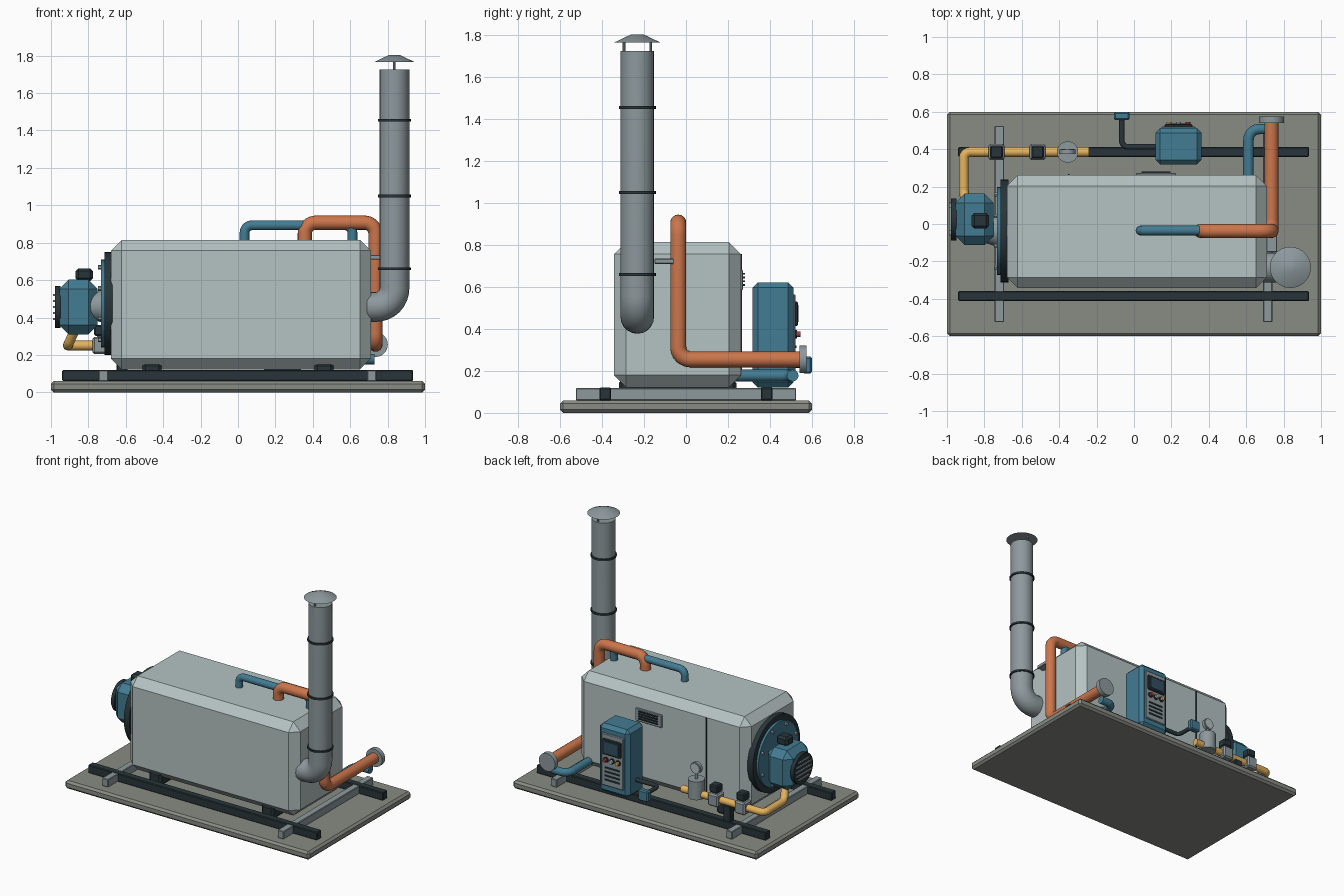
import bpy, bmesh, math
from mathutils import Vector, Matrix

if "Cube" in bpy.data.objects:
    bpy.data.objects.remove(bpy.data.objects["Cube"])

COLOURS = {
    "casing": (0.46, 0.54, 0.54), "plate": (0.25, 0.26, 0.23), "steel": (0.27, 0.32, 0.34),
    "dark": (0.022, 0.036, 0.042), "blue": (0.055, 0.20, 0.29), "orange": (0.60, 0.18, 0.07),
    "yellow": (0.78, 0.45, 0.11), "glass": (0.03, 0.08, 0.12), "red": (0.5, 0.04, 0.03),
}
MATS = {}
for key, rgb in COLOURS.items():
    MATS[key] = bpy.data.materials.new(key)
    MATS[key].diffuse_color = (*rgb, 1)


def finish(name, bm, mat, smooth=False):
    me = bpy.data.meshes.new(name)
    bm.to_mesh(me)
    bm.free()
    ob = bpy.data.objects.new(name, me)
    bpy.context.collection.objects.link(ob)
    me.materials.append(MATS[mat])
    if smooth:
        shade(ob)
    return ob


def shade(ob):
    bpy.ops.object.select_all(action='DESELECT')
    ob.select_set(True)
    bpy.context.view_layer.objects.active = ob
    bpy.ops.object.shade_smooth_by_angle(angle=math.radians(35))


def box(name, x, y, z, mat, bevel=0.0):
    """Box from (min, max) ranges with an optional one-step chamfer."""
    bm = bmesh.new()
    bmesh.ops.create_cube(bm, size=1)
    for v in bm.verts:
        for i, (lo, hi) in enumerate((x, y, z)):
            v.co[i] = lo if v.co[i] < 0 else hi
    if bevel:
        bmesh.ops.bevel(bm, geom=bm.edges[:], offset=bevel, segments=1, affect='EDGES')
    return finish(name, bm, mat)


def rod(name, start, end, r, mat, r2=None, sides=28):
    """Cylinder or cone between two points."""
    a, b = Vector(start), Vector(end)
    bm = bmesh.new()
    m = Matrix.Translation((a + b) / 2) @ (b - a).to_track_quat('Z', 'Y').to_matrix().to_4x4()
    bmesh.ops.create_cone(bm, cap_ends=True, segments=sides, radius1=r,
                          radius2=r if r2 is None else r2, depth=(b - a).length, matrix=m)
    return finish(name, bm, mat, True)


def pipe(name, pts, r, mat, bend=0.06, res=6):
    """Round tube along straight runs joined by circular-looking bends."""
    pts = [Vector(p) for p in pts]
    path = [pts[0]]
    for p0, p, p1 in zip(pts, pts[1:], pts[2:]):
        a = p + (p0 - p).normalized() * bend
        b = p + (p1 - p).normalized() * bend
        n = 8
        w = 0.75     # rational weight close to a true arc
        for i in range(n + 1):
            t = i / n
            k0, k1, k2 = (1 - t) ** 2, 2 * t * (1 - t) * w, t * t
            path.append((a * k0 + p * k1 + b * k2) / (k0 + k1 + k2))
    path.append(pts[-1])
    cu = bpy.data.curves.new(name, 'CURVE')
    cu.dimensions = '3D'
    sp = cu.splines.new('POLY')
    sp.points.add(len(path) - 1)
    for q, co in zip(sp.points, path):
        q.co = (*co, 1)
    cu.bevel_depth, cu.bevel_resolution, cu.use_fill_caps = r, res, True
    ob = bpy.data.objects.new(name, cu)
    bpy.context.collection.objects.link(ob)
    cu.materials.append(MATS[mat])
    bpy.ops.object.select_all(action='DESELECT')
    ob.select_set(True)
    bpy.context.view_layer.objects.active = ob
    bpy.ops.object.convert(target='MESH')
    shade(bpy.context.view_layer.objects.active)


# Base plate and skid frame
box("base_plate", (-1, 1), (-0.6, 0.6), (0, 0.06), "plate", 0.015)
for s, side in ((-1, "front"), (1, "back")):
    y = s * 0.385
    box(f"skid_rail_{side}", (-0.94, 0.935), (y - 0.027, y + 0.027), (0.06, 0.12), "dark", 0.005)
for x, side in ((-0.72, "left"), (0.715, "right")):
    box(f"cross_beam_{side}", (x - 0.025, x + 0.025), (-0.525, 0.525), (0.06, 0.118), "steel", 0.004)
for x, side in ((-0.46, "left"), (0.46, "right")):
    box(f"saddle_foot_{side}", (x - 0.05, x + 0.05), (-0.32, 0.24), (0.06, 0.157), "dark", 0.015)

# Boiler casing with seam and side vent
box("boiler_casing", (-0.68, 0.71), (-0.343, 0.262), (0.122, 0.815), "casing", 0.058)
box("casing_seam", (-0.354, -0.346), (0.255, 0.268), (0.18, 0.757), "dark")
box("vent_plate", (0.01, 0.225), (0.255, 0.272), (0.585, 0.68), "steel", 0.004)
for i in range(4):
    z = 0.605 + i * 0.018
    box(f"vent_slat_{i}", (0.04, 0.195), (0.268, 0.282), (z, z + 0.008), "dark")

# Burner mounting flange with bolts
FY, FZ = -0.037, 0.475
rod("flange_gasket", (-0.715, FY, FZ), (-0.67, FY, FZ), 0.276, "dark", sides=40)
rod("flange_plate", (-0.732, FY, FZ), (-0.71, FY, FZ), 0.235, "blue", sides=40)
for i in range(8):
    a = math.tau * (i + 0.5) / 8
    y, z = FY + 0.21 * math.cos(a), FZ + 0.21 * math.sin(a)
    rod(f"flange_bolt_{i}", (-0.748, y, z), (-0.73, y, z), 0.013, "steel", sides=6)

# Burner: blast tube, housing, motor box, fan guard
BY, BZ = 0.025, 0.457
rod("blast_tube", (-0.82, FY, 0.46), (-0.725, FY, 0.46), 0.055, "steel", 0.088)
box("burner_housing", (-0.955, -0.75), (BY - 0.138, BY + 0.138), (0.31, 0.603), "blue", 0.05)
box("burner_motor_box", (-0.868, -0.775), (-0.025, 0.06), (0.595, 0.663), "dark", 0.015)
rod("fan_guard", (-0.978, BY, BZ), (-0.95, BY, BZ), 0.112, "dark")
for i in range(5):
    z = BZ + (i - 2) * 0.032
    w = math.sqrt(0.09 ** 2 - (z - BZ) ** 2)
    box(f"fan_slat_{i}", (-0.988, -0.975), (BY - w, BY + w), (z - 0.005, z + 0.005), "steel")

# Gas train: pipe, valves, regulator with gauge, support
GY, GZ = 0.385, 0.25
pipe("gas_pipe", [(-0.24, GY, GZ), (-0.91, GY, GZ), (-0.91, 0.15, GZ), (-0.865, 0.08, 0.35)],
     0.026, "yellow", 0.035)
for i, x in enumerate((-0.735, -0.515)):
    box(f"gas_valve_{i}", (x - 0.043, x + 0.043), (GY - 0.043, GY + 0.043), (0.205, 0.297), "steel", 0.01)
    rod(f"valve_stem_{i}", (x, GY, 0.29), (x, GY, 0.315), 0.02, "steel", sides=16)
    box(f"valve_actuator_{i}", (x - 0.034, x + 0.034), (GY - 0.034, GY + 0.034), (0.302, 0.36), "dark", 0.008)
box("gas_pipe_support", (-0.65, -0.59), (GY - 0.025, GY + 0.025), (0.115, 0.235), "dark", 0.005)
rod("regulator_body", (-0.355, GY, 0.22), (-0.355, GY, 0.355), 0.057, "steel")
rod("gauge_stem", (-0.355, GY, 0.35), (-0.355, GY, 0.41), 0.01, "steel", sides=12)
rod("gauge_case", (-0.355, GY - 0.012, 0.435), (-0.355, GY + 0.012, 0.435), 0.042, "steel")
rod("gauge_dial", (-0.355, GY + 0.01, 0.435), (-0.355, GY + 0.015, 0.435), 0.034, "casing")

# Control cabinet with panel, screen, buttons and vents
CX = 0.238
box("control_cabinet", (CX - 0.123, CX + 0.123), (0.318, 0.512), (0.12, 0.622), "blue", 0.025)
box("control_panel", (CX - 0.09, CX + 0.09), (0.505, 0.522), (0.18, 0.565), "steel", 0.005)
box("screen_bezel", (CX - 0.075, CX + 0.075), (0.515, 0.534), (0.415, 0.53), "dark", 0.005)
box("screen", (CX - 0.058, CX + 0.058), (0.53, 0.537), (0.432, 0.513), "glass")
for i, c in enumerate(("yellow", "casing", "red")):
    x = CX + (i - 1) * 0.05
    rod(f"button_ring_{i}", (x, 0.518, 0.375), (x, 0.53, 0.375), 0.02, "dark", sides=16)
    rod(f"button_{i}", (x, 0.525, 0.375), (x, 0.545, 0.375), 0.013, c, sides=16)
for i in range(4):
    z = 0.22 + i * 0.03
    box(f"cabinet_vent_{i}", (CX - 0.06, CX + 0.06), (0.518, 0.527), (z, z + 0.012), "dark")

# Cable conduit and junction box
pipe("cable_conduit", [(0.13, 0.412, 0.23), (-0.065, 0.412, 0.23), (-0.065, 0.57, 0.23)],
     0.015, "dark", 0.035, 4)
box("junction_box", (-0.106, -0.024), (0.555, 0.6), (0.188, 0.268), "blue", 0.008)

# Water pipes
pipe("return_pipe", [(0.612, 0.2, 0.178), (0.612, 0.508, 0.178), (0.73, 0.508, 0.178)], 0.028, "blue", 0.06)
pipe("bypass_pipe", [(0.035, -0.035, 0.79), (0.035, -0.035, 0.893), (0.612, -0.035, 0.893),
                     (0.612, -0.035, 0.79)], 0.026, "blue", 0.04)
pipe("supply_pipe", [(0.357, -0.037, 0.79), (0.357, -0.037, 0.907), (0.735, -0.037, 0.907),
                     (0.735, -0.037, 0.255), (0.735, 0.55, 0.255)], 0.038, "orange", 0.06)
rod("supply_flange", (0.735, 0.54, 0.255), (0.735, 0.575, 0.255), 0.066, "steel")
box("supply_pipe_bracket", (0.70, 0.765), (-0.15, -0.03), (0.71, 0.735), "steel", 0.003)

# Flue stack with bands and rain cap
SX, SY = 0.836, -0.232
pipe("flue_stack", [(0.69, SY, 0.457), (SX, SY, 0.457), (SX, SY, 1.725)], 0.08, "steel", 0.1, 8)
for i, z in enumerate((0.66, 1.05, 1.455)):
    rod(f"stack_band_{i}", (SX, SY, z - 0.007), (SX, SY, z + 0.007), 0.088, "dark")
for i, s in enumerate((-1, 1)):
    y = SY + s * 0.064
    rod(f"cap_post_{i}", (SX, y, 1.70), (SX, y, 1.775), 0.007, "steel", sides=10)
rod("rain_cap", (SX, SY, 1.765), (SX, SY, 1.803), 0.11, "steel", 0.03)

for m in bpy.data.materials:
    if m.users and not m.is_grease_pencil:
        m.use_nodes = True
        m.node_tree.nodes["Principled BSDF"].inputs["Base Color"].default_value = m.diffuse_color
